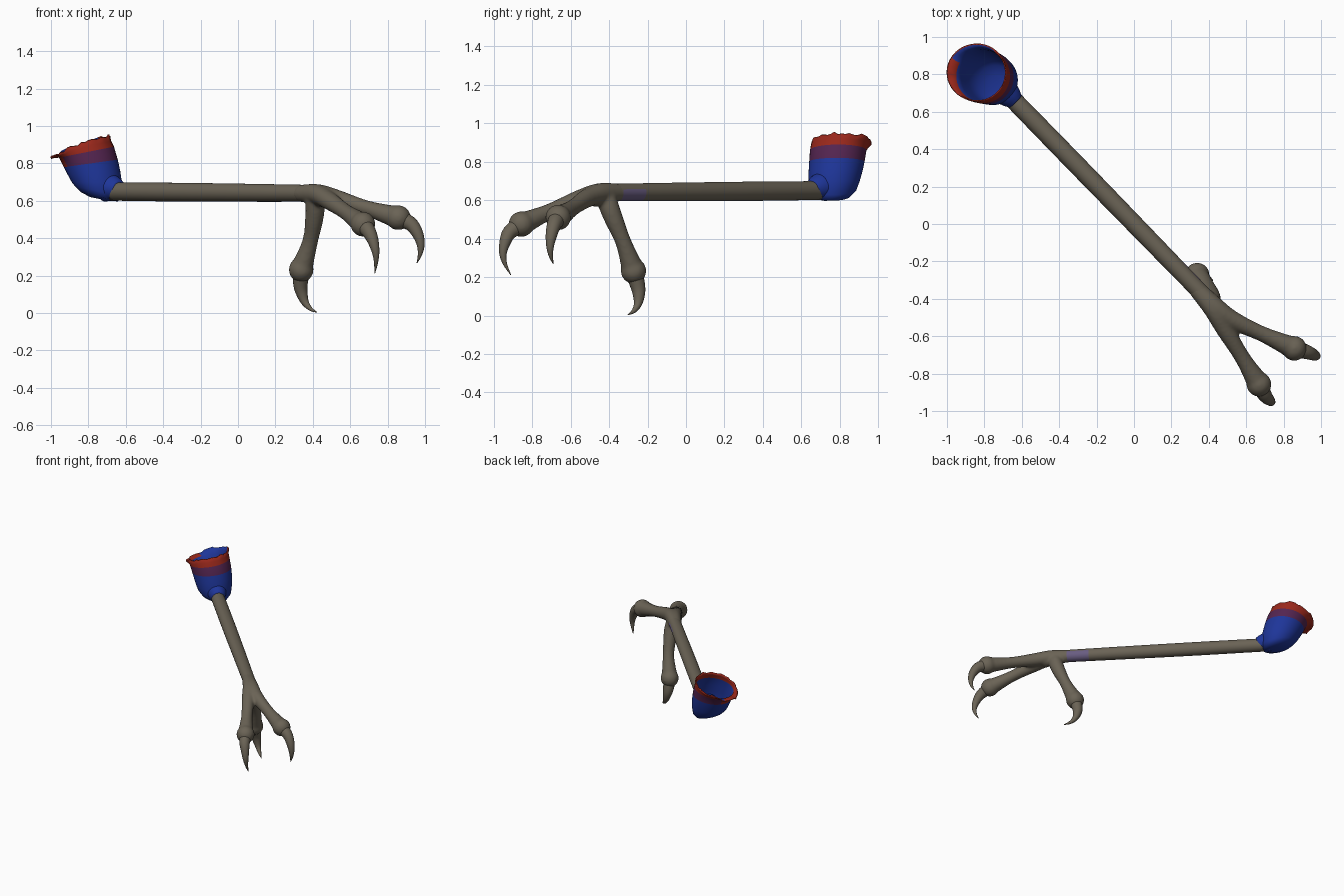
import bpy, bmesh, math, random
from mathutils import Vector

if "Cube" in bpy.data.objects:
    bpy.data.objects.remove(bpy.data.objects["Cube"])

random.seed(4)


def mat(name, col):
    m = bpy.data.materials.new(name)
    m.diffuse_color = (*col, 1)
    m.use_nodes = True
    m.node_tree.nodes["Principled BSDF"].inputs["Base Color"].default_value = m.diffuse_color
    return m


SKIN = mat("grey brown skin", (0.145, 0.125, 0.092))
BLUE = mat("deep blue", (0.013, 0.036, 0.32))
PLUM = mat("plum", (0.088, 0.018, 0.08))
RED = mat("brick red", (0.32, 0.021, 0.011))
LAV = mat("dull lavender", (0.14, 0.108, 0.22))


def finish(name, bm, mats):
    bmesh.ops.recalc_face_normals(bm, faces=bm.faces)
    for f in bm.faces:
        f.smooth = True
    me = bpy.data.meshes.new(name)
    bm.to_mesh(me)
    bm.free()
    ob = bpy.data.objects.new(name, me)
    bpy.context.scene.collection.objects.link(ob)
    for m in mats:
        me.materials.append(m)
    return ob


def spline(pts, n):
    # Catmull-Rom through (x, y, z, radius) points
    p = [Vector(q) for q in pts]
    p = [2 * p[0] - p[1]] + p + [2 * p[-1] - p[-2]]
    out = []
    for i in range(1, len(p) - 2):
        a, b, c, d = p[i - 1:i + 3]
        for k in range(n):
            t = k / n
            out.append(0.5 * (2 * b + (c - a) * t + (2 * a - 5 * b + 4 * c - d) * t * t
                              + (3 * b - a - 3 * c + d) * t ** 3))
    return out + [p[-2]]


def sweep(bm, pts, n=5, sides=20):
    # round tube of changing radius along a curve
    path = spline(pts, n)
    side, rings = Vector((0.3, 0.5, 0.8)), []
    for i, q in enumerate(path):
        t = (path[min(i + 1, len(path) - 1)] - path[max(i - 1, 0)]).xyz.normalized()
        side = (side - t * side.dot(t)).normalized()
        up = t.cross(side)
        r = max(q.w, 0.002)
        rings.append([bm.verts.new(q.xyz + r * (math.cos(a) * side + math.sin(a) * up))
                      for a in (2 * math.pi * k / sides for k in range(sides))])
    for a, b in zip(rings, rings[1:]):
        for k in range(sides):
            j = (k + 1) % sides
            bm.faces.new((a[k], a[j], b[j], b[k]))
    bm.faces.new(rings[0])
    bm.faces.new(rings[-1])


def ball(bm, c, r):
    res = bmesh.ops.create_uvsphere(bm, u_segments=24, v_segments=14, radius=r)
    bmesh.ops.translate(bm, verts=res["verts"], vec=c)


foot = bmesh.new()
TOE_R = (0.046, 0.052, 0.049, 0.042, 0.06)
CLAW_R = (0.047, 0.038, 0.030, 0.020, 0.011, 0.002)


def toe(name, path, claw):
    # tapered toe ending in a knuckle ball, then a hooked claw
    sweep(foot, [(*p, r) for p, r in zip(path, TOE_R)])
    ball(foot, path[-1], 0.067)
    bm = bmesh.new()
    sweep(bm, [(*p, r) for p, r in zip([path[-1]] + claw, CLAW_R)])
    finish(name + "_claw", bm, [SKIN])


toe("outer", [(0.33, -0.34, 0.64), (0.43, -0.44, 0.637), (0.53, -0.515, 0.61), (0.69, -0.59, 0.56), (0.857, -0.665, 0.51)],
    [(0.925, -0.685, 0.475), (0.962, -0.70, 0.42), (0.977, -0.707, 0.36), (0.972, -0.703, 0.31), (0.957, -0.69, 0.268)])
toe("inner", [(0.33, -0.34, 0.64), (0.42, -0.45, 0.637), (0.485, -0.56, 0.602), (0.58, -0.715, 0.538), (0.668, -0.857, 0.475)],
    [(0.70, -0.915, 0.435), (0.722, -0.94, 0.385), (0.736, -0.952, 0.325), (0.738, -0.942, 0.27), (0.731, -0.912, 0.212)])
toe("rear", [(0.40, -0.42, 0.64), (0.412, -0.405, 0.58), (0.407, -0.375, 0.50), (0.385, -0.325, 0.38), (0.338, -0.273, 0.232)],
    [(0.334, -0.25, 0.15), (0.343, -0.245, 0.10), (0.36, -0.252, 0.055), (0.388, -0.273, 0.022), (0.422, -0.302, 0.004)])
ball(foot, (0.45, -0.475, 0.622), 0.056)

# Blend the toes into one smooth foot
foot_ob = finish("foot", foot, [SKIN])
rm = foot_ob.modifiers.new("blend", "REMESH")
rm.mode, rm.voxel_size, rm.use_smooth_shade = "VOXEL", 0.009, True
sm = foot_ob.modifiers.new("soften", "SMOOTH")
sm.factor, sm.iterations = 0.5, 10

# Shank with the lavender patch underneath near the foot
bm = bmesh.new()
sweep(bm, [(-0.67, 0.69, 0.65, 0.049), (-0.30, 0.31, 0.646, 0.05),
           (0.05, -0.05, 0.643, 0.048), (0.38, -0.39, 0.64, 0.045)], n=20, sides=32)
for f in bm.faces:
    c = f.calc_center_median()
    if -0.36 < (c.y - c.x) / 2 < -0.235 and c.z < 0.658 and c.x + 0.98 * c.y > -0.015:
        f.material_index = 1
finish("shank", bm, [SKIN, LAV])

# Blue collar where the cuff grips the shank
bm = bmesh.new()
sweep(bm, [(-0.635, 0.655, 0.662, 0.046), (-0.66, 0.68, 0.667, 0.063), (-0.70, 0.718, 0.675, 0.08)], n=5, sides=28)
finish("collar", bm, [BLUE])

# Ragged cuff: rings of centre x, centre y, z, radius, tilt along x
RINGS = [(-0.74, 0.75, 0.61, 0.05, -0.2), (-0.742, 0.755, 0.622, 0.1, -0.25),
         (-0.748, 0.763, 0.652, 0.123, -0.2), (-0.755, 0.77, 0.70, 0.134, 0.0),
         (-0.77, 0.778, 0.75, 0.14, 0.08), (-0.787, 0.785, 0.80, 0.144, 0.14),
         (-0.81, 0.792, 0.86, 0.147, 0.2), (-0.828, 0.80, 0.883, 0.15, 0.26),
         (-0.838, 0.81, 0.902, 0.155, 0.31)]
N = 48
jag = [random.uniform(-0.009, 0.009) for _ in range(N)]


def flap(k):
    # weight of the turned-out side of the rim
    return max(0, math.cos(2 * math.pi * k / N - math.radians(178))) ** 2


def cuff_ring(bm, i, inset):
    cx, cy, z, r, tilt = RINGS[i]
    out = []
    for k in range(N):
        a = 2 * math.pi * k / N
        w, edge = flap(k), max(0, i - 6) / 2
        rr = r - inset + 0.009 * w * edge
        x, y = rr * math.cos(a), rr * math.sin(a)
        out.append(bm.verts.new((cx + x, cy + y, z + tilt * x + edge * (jag[k] - 0.022 * w) + inset * 0.6)))
    return out


bm = bmesh.new()
last = len(RINGS) - 1
order = [(i, 0) for i in range(last + 1)] + [(i, 0.007) for i in range(last, -1, -1)]
rings = [cuff_ring(bm, i, s) for i, s in order]
for q in range(len(rings) - 1):
    low, inside = min(order[q][0], order[q + 1][0]), order[q][1] > 0
    for k in range(N):
        m = (k + 1) % N
        f = bm.faces.new((rings[q][k], rings[q][m], rings[q + 1][m], rings[q + 1][k]))
        if low >= 6 and not (inside and 50 < 360 * k / N < 150):
            f.material_index = 2
        elif low == 5 and not inside:
            f.material_index = 2 if flap(k) > 0.75 else 1
bm.faces.new(rings[0])
bm.faces.new(rings[-1])
finish("cuff", bm, [BLUE, PLUM, RED])
